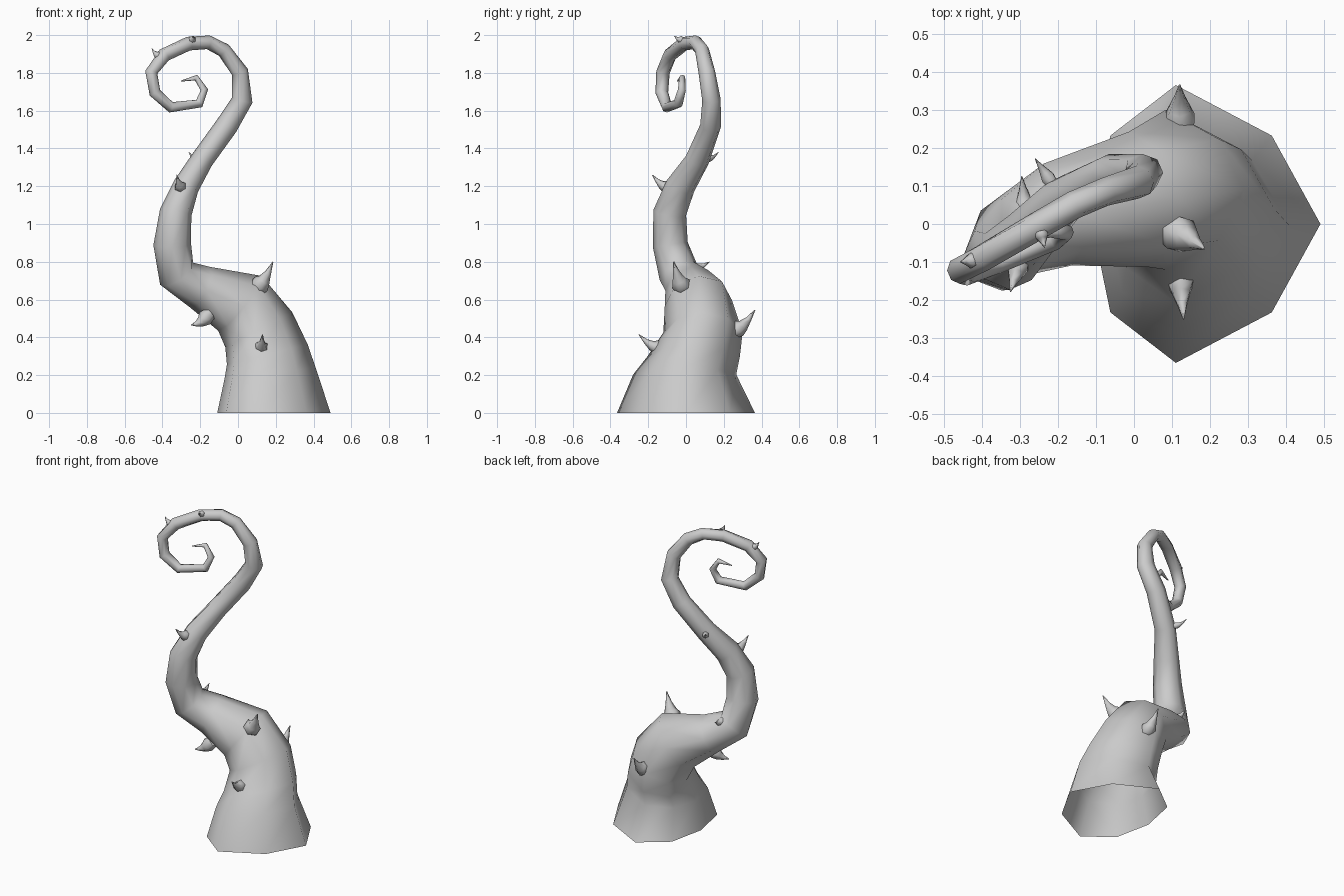
import bpy, bmesh, math
from mathutils import Vector

if "Cube" in bpy.data.objects:
    bpy.data.objects.remove(bpy.data.objects["Cube"])


def tube(name, rings, sides, ref=Vector((0, 1, 0)), root=0, smooth=62):
    """Loft along (centre, r_side, r_depth, skew) rings; r_depth lies along ref.
    The first 'root' rings stay level front to back and are less boxy."""
    bm = bmesh.new()
    loops = []
    for i, (c, rs, rd, skew) in enumerate(rings):
        a, b = rings[max(i - 1, 0)][0], rings[min(i + 1, len(rings) - 1)][0]
        # bisect the neighbouring directions
        t = ((c - a).normalized() + (b - c).normalized()).normalized()
        if i < root:
            t = Vector((t.x if i else 0, 0, t.z)).normalized()
        u = (ref - t * ref.dot(t)).normalized()
        v = u.cross(t)
        loop = []
        for k in range(sides):
            co, si = math.cos(k * math.tau / sides), math.sin(k * math.tau / sides)
            pinch = .9 if i < root and k % 2 else 1
            loop.append(bm.verts.new(c + v * (rs * co - skew * si * si) + u * rd * si * pinch))
        loops.append(loop)
    for p, q in zip(loops, loops[1:]):
        for k in range(sides):
            n = (k + 1) % sides
            bm.faces.new((p[k], p[n], q[n], q[k]))
    bm.faces.new(loops[-1])
    bmesh.ops.recalc_face_normals(bm, faces=bm.faces)
    # make sure the skin faces outwards
    f = next(iter(bm.faces))
    if f.normal.dot(f.calc_center_median() - (rings[0][0] + rings[1][0]) / 2) < 0:
        bmesh.ops.reverse_faces(bm, faces=bm.faces)
    me = bpy.data.meshes.new(name)
    bm.to_mesh(me)
    bm.free()
    ob = bpy.data.objects.new(name, me)
    bpy.context.collection.objects.link(ob)
    bpy.context.view_layer.objects.active = ob
    ob.select_set(True)
    bpy.ops.object.shade_smooth_by_angle(angle=math.radians(smooth))
    ob.select_set(False)
    return ob


# Stem: x, y, z, side radius, depth radius; open at the root, ends in a curl
path = [
    (.19, 0, 0, .30, .365), (.17, -.007, .21, .243, .273),
    (.155, .04, .31, .22, .245), (.11, .09, .44, .20, .21),
    (.01, .065, .58, .185, .18), (-.20, .025, .665, .12, .14),
    (-.325, -.037, .737, .105, .11), (-.348, -.083, .89, .10, .093),
    (-.33, -.086, 1.06, .085, .088), (-.275, -.03, 1.20, .07, .08),
    (-.19, .06, 1.34, .06, .065), (-.06, .13, 1.52, .06, .055),
    (.022, .135, 1.655, .056, .049), (.01, .11, 1.805, .045, .044),
    (-.075, .085, 1.92, .039, .038), (-.158, .05, 1.962, .037, .037),
    (-.262, -.01, 1.955, .037, .037), (-.39, -.085, 1.895, .037, .037),
    (-.459, -.122, 1.803, .033, .036), (-.44, -.128, 1.695, .031, .034),
    (-.355, -.10, 1.618, .029, .029), (-.205, -.042, 1.638, .025, .026),
    (-.178, -.022, 1.71, .02, .021), (-.222, -.02, 1.775, .016, .016),
    (-.30, -.045, 1.757, .003, .003),
]
skews = [.08, .06, .05, .03]  # the root is egg-shaped in plan
tube("curling_vine_stem",
     [(Vector(p[:3]), p[3], p[4], skews[i] if i < len(skews) else 0)
      for i, p in enumerate(path)], 8, root=4)

# Thorns: base, tip, base radius
thorns = [
    ((.10, -.015, .66), (.185, -.065, .80), .052),
    ((.12, -.125, .34), (.13, -.25, .415), .038),
    ((-.15, -.045, .525), (-.248, -.09, .465), .042),
    ((.12, .25, .43), (.12, .365, .545), .045),
    ((-.30, -.09, 1.19), (-.325, -.178, 1.26), .032),
    ((-.215, .105, 1.345), (-.26, .172, 1.38), .02),
    ((-.285, .02, .77), (-.295, .125, .80), .03),
    ((-.42, -.095, 1.89), (-.457, -.10, 1.93), .021),
    ((-.245, -.02, 1.975), (-.235, -.062, 1.995), .02),
]
for i, (b, t, r) in enumerate(thorns):
    b, t = Vector(b), Vector(t)
    d = t - b
    # bulging root, then a slender hooked point
    sag = Vector((0, 0, -.12 * d.length))
    steps = [(0, .85, 0), (.25, 1, .6), (.45, .7, 1), (.7, .36, .8), (1, .05, 0)]
    rings = [(b + d * s + sag * k, r * w, r * w, 0) for s, w, k in steps]
    side = Vector((1, 0, 0)) if abs(d.x) < .7 * d.length else Vector((0, 1, 0))
    tube("thorn_%d" % (i + 1), rings, 6, ref=side)
